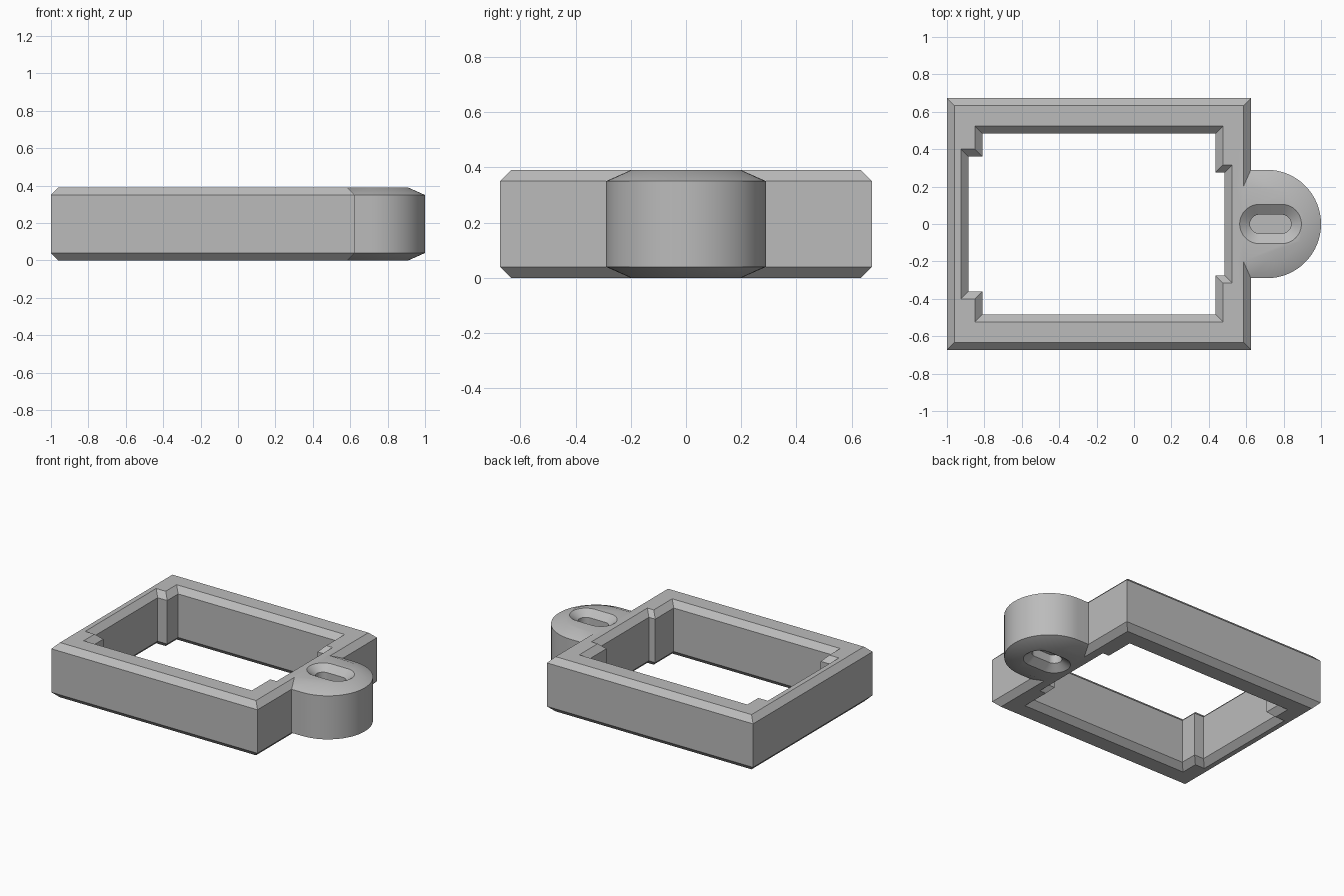
import bpy, bmesh, math

if "Cube" in bpy.data.objects:
    bpy.data.objects.remove(bpy.data.objects["Cube"], do_unlink=True)

HEIGHT, BEVEL = 0.39, 0.04

grey = bpy.data.materials.new("plain grey")
grey.use_nodes = True
grey.diffuse_color = (0.5, 0.5, 0.5, 1)
grey.node_tree.nodes["Principled BSDF"].inputs["Base Color"].default_value = (0.5, 0.5, 0.5, 1)


def box(x0, x1, half_y, grow=0):
    x0, x1, h = x0 - grow, x1 + grow, half_y + grow
    return [(x0, -h), (x1, -h), (x1, h), (x0, h)]


def arc(cx, r, start, n=32):
    return [(cx + r * math.cos(start + math.pi * i / n), r * math.sin(start + math.pi * i / n))
            for i in range(n + 1)]


def tab_outline(r):
    return [(0.55, -r)] + arc(0.71, r, -math.pi / 2) + [(0.55, r)]


def slot_outline(r):
    return arc(0.79, r, -math.pi / 2) + arc(0.67, r, math.pi / 2)


def loft(name, layers):
    """Closed solid through (outline, z) layers listed from bottom to top."""
    bm = bmesh.new()
    rings = [[bm.verts.new((x, y, z)) for x, y in pts] for pts, z in layers]
    for a, b in zip(rings, rings[1:]):
        for i in range(len(a)):
            j = (i + 1) % len(a)
            bm.faces.new((a[i], a[j], b[j], b[i]))
    bm.faces.new(rings[0][::-1])
    bm.faces.new(rings[-1])
    mesh = bpy.data.meshes.new(name)
    bm.to_mesh(mesh)
    bm.free()
    mesh.materials.append(grey)
    obj = bpy.data.objects.new(name, mesh)
    bpy.context.collection.objects.link(obj)
    return obj


def combine(target, tool, operation):
    mod = target.modifiers.new(operation.lower(), "BOOLEAN")
    mod.operation, mod.object, mod.solver = operation, tool, "EXACT"
    bpy.context.view_layer.objects.active = target
    bpy.ops.object.modifier_apply(modifier=mod.name)
    bpy.data.objects.remove(tool, do_unlink=True)


# Chamfered outer block
outer = (-1, 0.625, 0.673)
frame = loft("frame", [(box(*outer, g), z) for g, z in (
    (-BEVEL, 0), (0, BEVEL), (0, HEIGHT - BEVEL), (-BEVEL, HEIGHT))])

# Rounded hanging tab
combine(frame, loft("tab", [(tab_outline(r), z) for r, z in (
    (0.2, 0), (0.29, BEVEL), (0.29, HEIGHT - BEVEL), (0.2, HEIGHT))]), "UNION")

# Opening with a wide notch at each end, flared at both rims
for opening in ((-0.81, 0.435, 0.483), (-0.885, 0, 0.36), (0, 0.485, 0.275)):
    flare = BEVEL + 0.02
    combine(frame, loft("opening", [(box(*opening, g), z) for g, z in (
        (flare, -0.02), (0, BEVEL), (0, HEIGHT - BEVEL), (flare, HEIGHT + 0.02))]), "DIFFERENCE")

# Countersunk slot recesses on both faces of the tab
combine(frame, loft("top_slot", [(slot_outline(r), z) for r, z in (
    (0.05, HEIGHT - 0.1), (0.05, HEIGHT - 0.04), (0.105, HEIGHT), (0.105, HEIGHT + 0.02))]), "DIFFERENCE")
combine(frame, loft("bottom_slot", [(slot_outline(r), z) for r, z in (
    (0.105, -0.02), (0.105, 0), (0.05, 0.04), (0.05, 0.1))]), "DIFFERENCE")

bpy.ops.object.select_all(action="DESELECT")
frame.select_set(True)
bpy.context.view_layer.objects.active = frame
bpy.ops.object.shade_smooth_by_angle(angle=math.radians(30))
